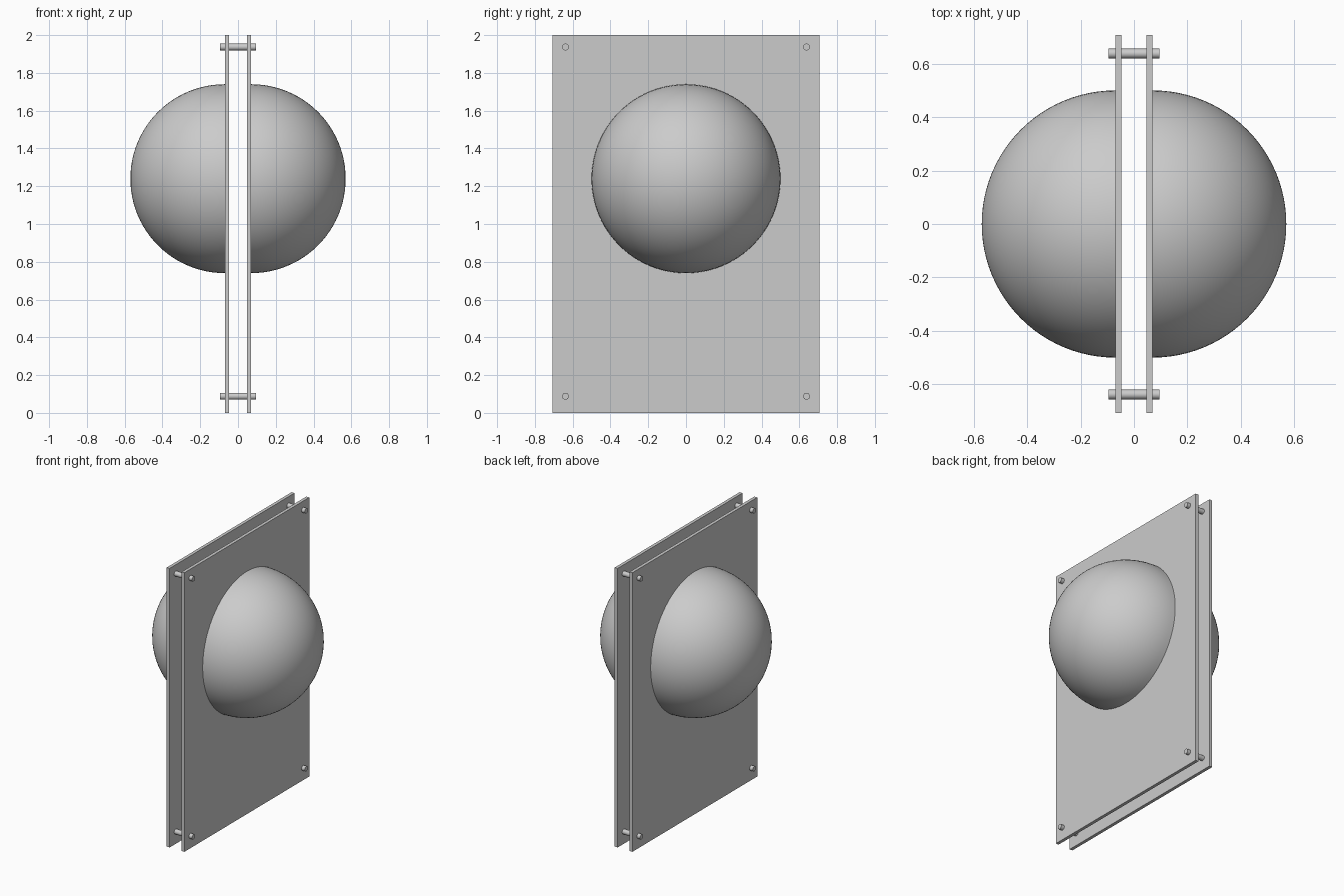
import bpy, bmesh
from mathutils import Matrix
from math import radians

if "Cube" in bpy.data.objects:
    bpy.data.objects.remove(bpy.data.objects["Cube"])

INNER, OUTER = 0.047, 0.07      # plate faces, distance from centre
HALF_W, HEIGHT = 0.707, 2.0
DOME_Z, DOME_R = 1.24, 0.5
PIN_R, PIN_LEN = 0.018, 0.19


def finish(bm, name, smooth=False):
    bmesh.ops.recalc_face_normals(bm, faces=bm.faces[:])
    mesh = bpy.data.meshes.new(name)
    bm.to_mesh(mesh)
    bm.free()
    obj = bpy.data.objects.new(name, mesh)
    bpy.context.collection.objects.link(obj)
    if smooth:
        bpy.ops.object.select_all(action='DESELECT')
        obj.select_set(True)
        bpy.context.view_layer.objects.active = obj
        bpy.ops.object.shade_smooth_by_angle(angle=radians(35))
    return obj


for side, label in ((-1, "left"), (1, "right")):
    # Thin upright plate
    bm = bmesh.new()
    bmesh.ops.create_cube(
        bm, size=1,
        matrix=Matrix.Translation((side * (INNER + OUTER) / 2, 0, HEIGHT / 2))
        @ Matrix.Diagonal((OUTER - INNER, 2 * HALF_W, HEIGHT, 1)))
    finish(bm, label + "_plate")

    # Half-sphere dome on the outer plate face
    bm = bmesh.new()
    bmesh.ops.create_uvsphere(bm, u_segments=96, v_segments=48, radius=DOME_R)
    bmesh.ops.bisect_plane(bm, geom=bm.verts[:] + bm.edges[:] + bm.faces[:],
                           dist=1e-5, plane_co=(0, 0, 0), plane_no=(0, 0, 1),
                           clear_inner=True)
    bmesh.ops.transform(
        bm, verts=bm.verts[:],
        matrix=Matrix.Translation((side * OUTER, 0, DOME_Z))
        @ Matrix.Rotation(side * radians(90), 4, 'Y'))
    finish(bm, label + "_dome", smooth=True)

# Spacer pins through the four corners
for y, y_label in ((-0.638, "front"), (0.638, "back")):
    for z, z_label in ((0.088, "lower"), (1.937, "upper")):
        bm = bmesh.new()
        bmesh.ops.create_cone(
            bm, cap_ends=True, segments=32, radius1=PIN_R, radius2=PIN_R,
            depth=PIN_LEN,
            matrix=Matrix.Translation((0, y, z))
            @ Matrix.Rotation(radians(90), 4, 'Y'))
        finish(bm, f"{z_label}_{y_label}_spacer_pin", smooth=True)
